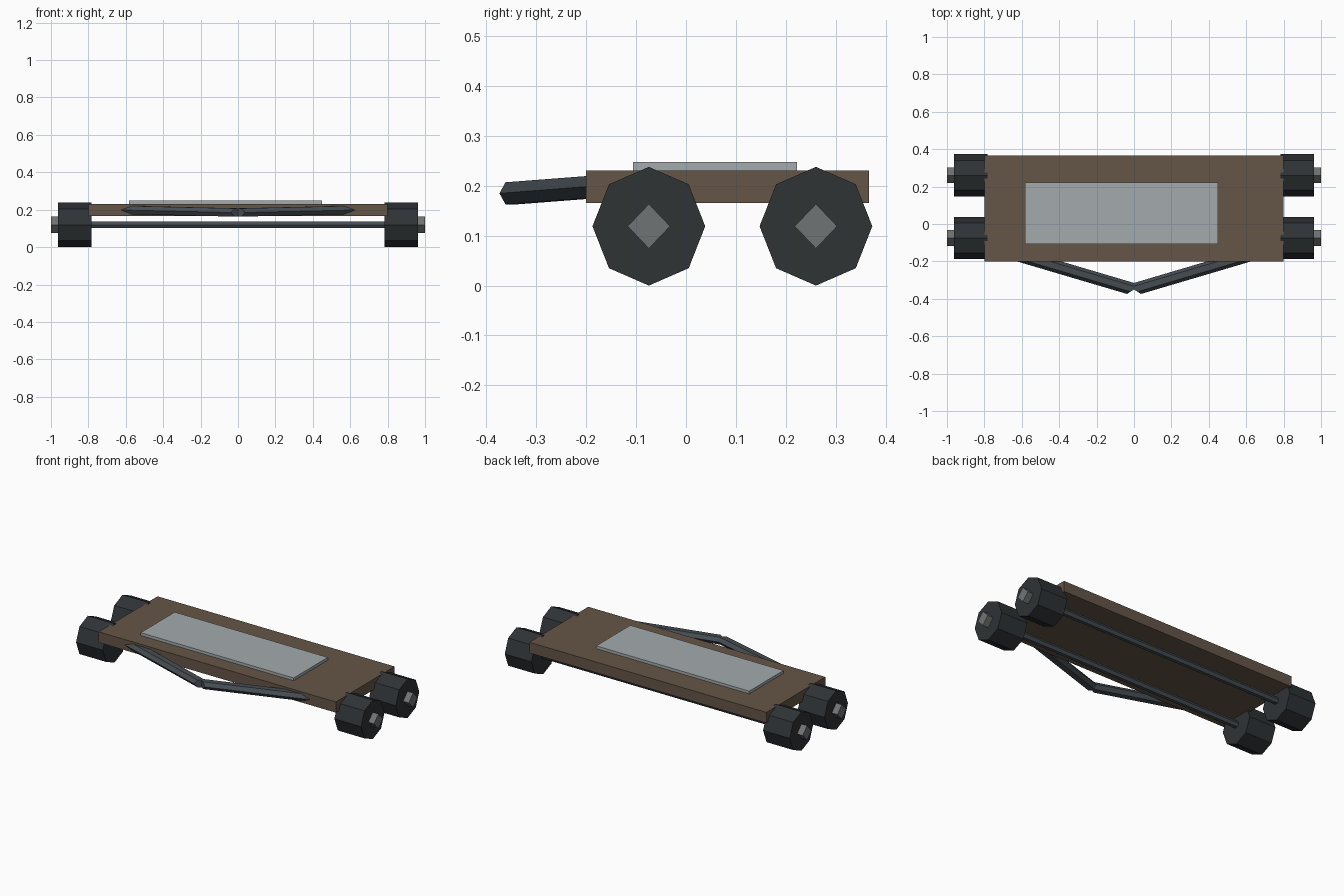
import bpy, bmesh
from math import cos, sin, pi
from mathutils import Vector

if "Cube" in bpy.data.objects:
    bpy.data.objects.remove(bpy.data.objects["Cube"])


def material(name, rgb):
    m = bpy.data.materials.new(name)
    m.diffuse_color = (*rgb, 1)
    m.use_nodes = True
    m.node_tree.nodes["Principled BSDF"].inputs["Base Color"].default_value = m.diffuse_color
    return m


WOOD = material("brown_wood", (0.13, 0.092, 0.064))
RUBBER = material("dark_rubber", (0.028, 0.033, 0.036))
STEEL = material("dark_steel", (0.06, 0.073, 0.085))
METAL = material("hub_metal", (0.16, 0.175, 0.175))
PANEL = material("pale_panel", (0.37, 0.41, 0.42))


def finish(name, bm, mat):
    bmesh.ops.recalc_face_normals(bm, faces=bm.faces)
    me = bpy.data.meshes.new(name)
    bm.to_mesh(me)
    bm.free()
    me.materials.append(mat)
    bpy.context.collection.objects.link(bpy.data.objects.new(name, me))


def box(name, lo, hi, mat):
    bm = bmesh.new()
    bmesh.ops.create_cube(bm, size=1)
    for v in bm.verts:
        v.co = [l + (c + 0.5) * (h - l) for c, l, h in zip(v.co, lo, hi)]
    finish(name, bm, mat)


def prism(name, start, end, sides, ry, rz, mat, skew=0):
    """Prism between two points; skew slants the end caps along x."""
    bm = bmesh.new()
    rings = []
    for p in (start, end):
        ring = []
        for i in range(sides):
            a = 2 * pi * i / sides
            off = Vector((skew * cos(a), ry * cos(a), rz * sin(a)))
            ring.append(bm.verts.new(Vector(p) + off))
        rings.append(ring)
        bm.faces.new(ring)
    a, b = rings
    for i in range(sides):
        j = (i + 1) % sides
        bm.faces.new((a[i], a[j], b[j], b[i]))
    finish(name, bm, mat)


# Deck and the off-centre panel on top
box("deck", (-0.8, -0.2, 0.166), (0.8, 0.367, 0.231), WOOD)
box("top_panel", (-0.583, -0.106, 0.231), (0.45, 0.223, 0.248), PANEL)

# Axles, wheels and hubs
Z = 0.119
for end, y in (("front", -0.0745), ("rear", 0.2605)):
    prism(end + "_axle", (-0.79, y, Z), (0.79, y, Z), 6, 0.02, 0.021, STEEL)
    for side, s in (("left", -1), ("right", 1)):
        prism(f"{end}_{side}_wheel", (s * 0.782, y, Z), (s * 0.962, y, Z),
              8, 0.113, 0.119, RUBBER)
        prism(f"{end}_{side}_hub", (s * 0.93, y, Z), (s * 1.0, y, Z),
              4, 0.0426, 0.0446, METAL)

# V-shaped pull bar at the front
for side, s in (("left", -1), ("right", 1)):
    prism(side + "_pull_bar", (0, -0.35, 0.185), (s * 0.66, -0.155, 0.2),
          6, 0.024, 0.0255, STEEL, skew=-s * 0.037)
